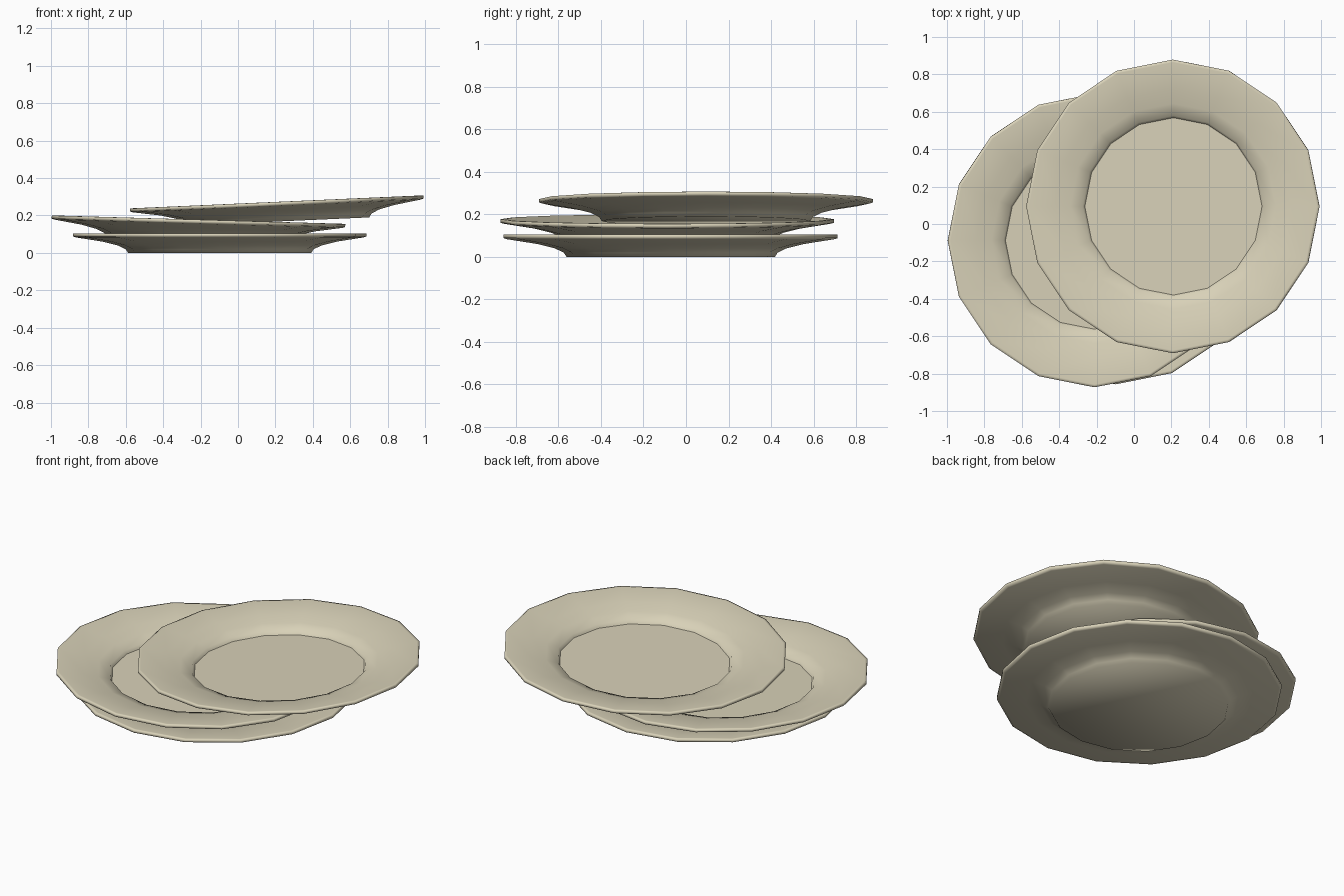
import bpy, bmesh, math

if "Cube" in bpy.data.objects:
    bpy.data.objects.remove(bpy.data.objects["Cube"], do_unlink=True)

SIDES = 16
# Radius and height, from the underside of the foot, round the rim, to the well
PROFILE = [(0.49, 0.0), (0.503, 0.02), (0.545, 0.04), (0.625, 0.06),
           (0.77, 0.083), (0.785, 0.088), (0.785, 0.104), (0.77, 0.105),
           (0.63, 0.082), (0.55, 0.064), (0.485, 0.045), (0.474, 0.025)]

cream = bpy.data.materials.new("cream_ceramic")
cream.use_nodes = True
colour = (0.69, 0.64, 0.48, 1.0)
cream.diffuse_color = colour
bsdf = next(n for n in cream.node_tree.nodes if n.type == 'BSDF_PRINCIPLED')
bsdf.inputs["Base Color"].default_value = colour


def make_plate(name, location, tilt):
    """Lathe the profile into a closed faceted plate, tilted about y."""
    bm = bmesh.new()
    rings = []
    for r, z in PROFILE:
        angles = [2 * math.pi * i / SIDES for i in range(SIDES)]
        rings.append([bm.verts.new((r * math.cos(a), r * math.sin(a), z)) for a in angles])
    for low, high in zip(rings, rings[1:]):
        for i in range(SIDES):
            j = (i + 1) % SIDES
            bm.faces.new((low[i], low[j], high[j], high[i]))
    bm.faces.new(rings[0][::-1])
    well = bm.faces.new(rings[-1])
    for face in bm.faces:
        face.smooth = True
    # Crisp edge around the flat well
    for edge in well.edges:
        edge.smooth = False
    mesh = bpy.data.meshes.new(name)
    bm.to_mesh(mesh)
    bm.free()
    mesh.materials.append(cream)
    plate = bpy.data.objects.new(name, mesh)
    plate.location = location
    plate.rotation_euler.y = math.radians(tilt)
    bpy.context.collection.objects.link(plate)
    return plate


# Untidy stack of three plates
make_plate("bottom_plate", (-0.098, -0.072, 0.0), 0)
make_plate("middle_plate", (-0.214, -0.088, 0.073), 1.65)
make_plate("top_plate", (0.212, 0.094, 0.168), -2.55)
